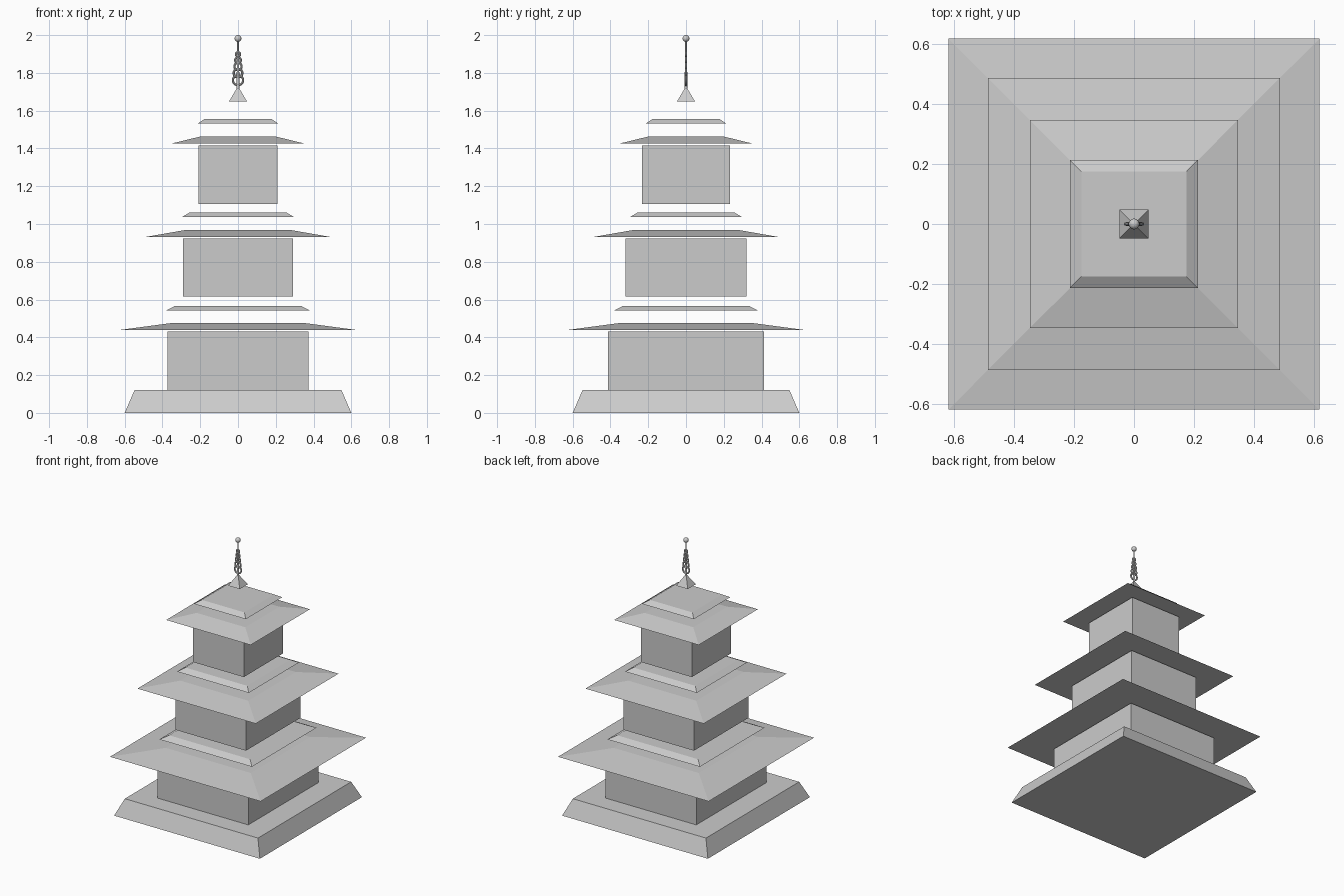
import bpy
import math

if "Cube" in bpy.data.objects:
    bpy.data.objects.remove(bpy.data.objects["Cube"], do_unlink=True)

# Single stone colour
GREY = (0.6, 0.6, 0.6, 1.0)
stone = bpy.data.materials.new("light_grey_stone")
stone.use_nodes = True
stone.diffuse_color = GREY
stone.node_tree.nodes["Principled BSDF"].inputs["Base Color"].default_value = GREY


def finish(name, smooth=False):
    ob = bpy.context.object
    ob.name = name
    ob.data.materials.append(stone)
    if smooth:
        bpy.ops.object.shade_smooth_by_angle()
    return ob


def block(name, z0, z1, half, top_half, depth_ratio=1.0):
    """Four-sided box, frustum or pyramid given by its half widths."""
    root2 = math.sqrt(2)
    bpy.ops.mesh.primitive_cone_add(
        vertices=4, radius1=half * root2, radius2=top_half * root2,
        depth=z1 - z0, location=(0, 0, (z0 + z1) / 2),
        rotation=(0, 0, math.pi / 4))
    bpy.ops.object.transform_apply(location=False, rotation=True, scale=False)
    ob = finish(name)
    ob.scale.y = depth_ratio
    return ob


# Sloping plinth
block("plinth", 0, 0.12, 0.60, 0.548)

# Storeys: wall (bottom, top, half width), eaves (bottom, outer, inner),
# upper ledge (bottom, outer, inner)
storeys = [
    ((0.12, 0.43, 0.374), (0.44, 0.62, 0.35), (0.542, 0.381, 0.333)),
    ((0.615, 0.922, 0.291), (0.932, 0.487, 0.28), (1.037, 0.296, 0.254)),
    ((1.107, 1.416, 0.21), (1.427, 0.348, 0.20), (1.532, 0.214, 0.175)),
]
for label, (wall, eaves, ledge) in zip(("lower", "middle", "upper"), storeys):
    block(label + "_walls", wall[0], wall[1], wall[2], wall[2], 1.105)
    block(label + "_roof", eaves[0], eaves[0] + 0.036, eaves[1], eaves[2])
    block(label + "_ledge", ledge[0], ledge[0] + 0.025, ledge[1], ledge[2])

# Spire: foot, rod and ball
block("spire_foot", 1.648, 1.73, 0.048, 0.0)
bpy.ops.mesh.primitive_cone_add(vertices=16, radius1=0.008, radius2=0.004,
                                depth=0.26, location=(0, 0, 1.845))
finish("spire_rod", True)
bpy.ops.mesh.primitive_uv_sphere_add(segments=24, ring_count=12, radius=0.018,
                                     location=(0, 0, 1.982))
finish("spire_ball", True)

# Upright rings shrinking up the rod
z = 1.762
for i in range(5):
    radius = 0.027 - 0.004 * i
    bpy.ops.mesh.primitive_torus_add(
        major_segments=24, minor_segments=8, major_radius=radius,
        minor_radius=0.006, location=(0, 0, z),
        rotation=(math.pi / 2, 0, 0))
    finish("spire_ring_%d" % (i + 1), True)
    z += 0.037 - 0.002 * i
